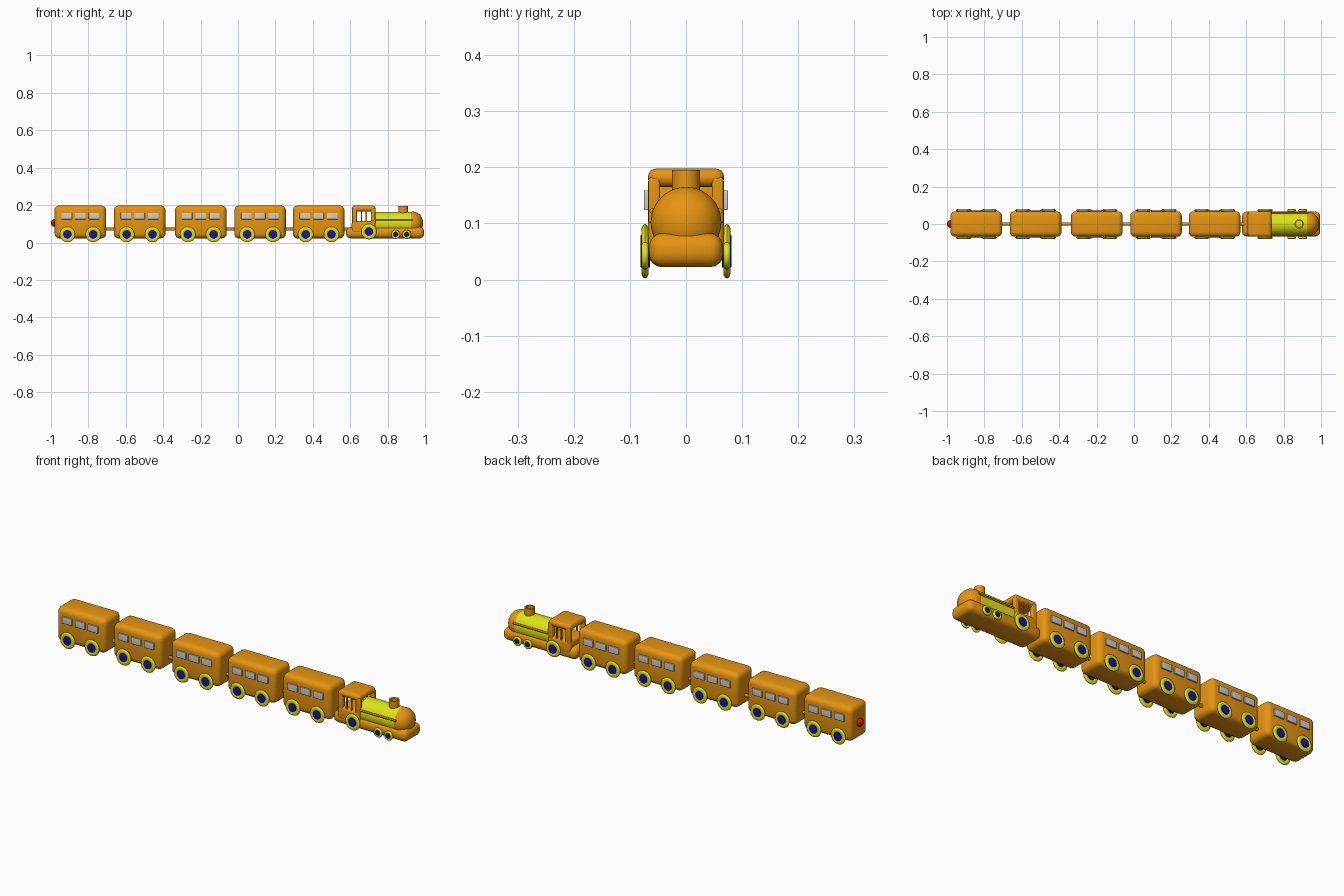
import bpy
from math import pi

old = bpy.data.objects.get("Cube")
if old:
    bpy.data.objects.remove(old)


def material(name, rgb):
    m = bpy.data.materials.new(name)
    m.use_nodes = True
    m.diffuse_color = (*rgb, 1)
    m.node_tree.nodes["Principled BSDF"].inputs["Base Color"].default_value = (*rgb, 1)
    return m


ORANGE = material("orange", (0.8, 0.3, 0.005))
YELLOW = material("yellow", (0.72, 0.78, 0.008))
BLUE = material("blue", (0.008, 0.005, 0.5))
GREY = material("window grey", (0.62, 0.62, 0.62))
RED = material("red", (0.65, 0.008, 0.008))


def finish(name, mat, bevel=0, segments=4):
    """Name, colour, bevel and smooth the active object."""
    ob = bpy.context.object
    ob.name = name
    ob.data.materials.append(mat)
    bpy.ops.object.transform_apply(location=False, rotation=True, scale=True)
    if bevel:
        mod = ob.modifiers.new("rounding", "BEVEL")
        mod.width = bevel
        mod.segments = segments
        bpy.ops.object.modifier_apply(modifier=mod.name)
    bpy.ops.object.shade_smooth_by_angle(angle=pi / 5)
    return ob


def box(name, mat, x, y, z, bevel=0):
    """Box from (min, max) pairs on each axis."""
    spans = (x, y, z)
    bpy.ops.mesh.primitive_cube_add(size=1, location=[(a + b) / 2 for a, b in spans])
    bpy.context.object.scale = [b - a for a, b in spans]
    return finish(name, mat, bevel)


def rod(name, mat, centre, radius, length, axis, sides=16, bevel=0):
    turn = {"x": (0, pi / 2, 0), "y": (pi / 2, 0, 0), "z": (0, 0, 0)}[axis]
    bpy.ops.mesh.primitive_cylinder_add(vertices=sides, radius=radius, depth=length,
                                        location=centre, rotation=turn)
    return finish(name, mat, bevel, 2)


def ball(name, mat, centre, size):
    bpy.ops.mesh.primitive_uv_sphere_add(segments=32, ring_count=20, radius=1, location=centre)
    bpy.context.object.scale = size
    return finish(name, mat)


def wheel_pair(name, x, z, radius):
    """Rounded tyre with a hub disc on both sides."""
    for side, s in (("left", 1), ("right", -1)):
        bpy.ops.mesh.primitive_torus_add(
            major_radius=radius * 0.73, minor_radius=radius * 0.27, major_segments=32,
            minor_segments=12, location=(x, s * 0.073, z), rotation=(pi / 2, 0, 0))
        bpy.context.object.scale = (1, 1, 0.0065 / (radius * 0.27))
        finish(f"{name}_{side}_tyre", YELLOW)
        rod(f"{name}_{side}_hub", BLUE, (x, s * 0.0725, z), radius * 0.53, 0.017, "y", 12, 0.002)


# Coaches with windows, wheels and a coupling to the next vehicle
centres = (-0.843, -0.526, -0.199, 0.118, 0.431)
for n, cx in enumerate(centres, 1):
    box(f"coach_{n}_body", ORANGE, (cx - 0.138, cx + 0.138), (-0.068, 0.068),
        (0.022, 0.198), 0.026)
    for s in (-1, 1):
        for w in (-1, 0, 1):
            wx = cx + w * 0.073
            box(f"coach_{n}_window", GREY, (wx - 0.028, wx + 0.028),
                sorted((s * 0.066, s * 0.075)), (0.124, 0.159), 0.002)
    for end, s in (("rear", -1), ("front", 1)):
        wheel_pair(f"coach_{n}_{end}_wheel", cx + s * 0.069, 0.043, 0.041)
    rod(f"coach_{n}_coupling", ORANGE, (cx + 0.158, 0, 0.071), 0.008, 0.1, "x")

# Tail lamp
ball("tail_lamp", RED, (-0.98, 0, 0.105), (0.02, 0.021, 0.021))

# Engine chassis, boiler and domed nose
box("engine_chassis", ORANGE, (0.578, 0.995), (-0.066, 0.066), (0.022, 0.083), 0.025)
rod("boiler", YELLOW, (0.834, 0, 0.102), 0.062, 0.215, "x", 40)
ball("boiler_nose", ORANGE, (0.935, 0, 0.102), (0.055, 0.063, 0.063))
for s in (-1, 1):
    rod("boiler_rail", ORANGE, (0.834, s * 0.06, 0.122), 0.005, 0.205, "x", 10)

# Hollow chimney
bpy.ops.mesh.primitive_cylinder_add(vertices=28, radius=0.025, depth=0.06,
                                    end_fill_type="NOTHING", location=(0.883, 0, 0.165))
wall = bpy.context.object.modifiers.new("wall", "SOLIDIFY")
wall.thickness = 0.008
bpy.ops.object.modifier_apply(modifier="wall")
finish("chimney", ORANGE)

# Open cab: low wall, posts, slim window bars and rounded roof
box("cab_lower", ORANGE, (0.608, 0.735), (-0.068, 0.068), (0.05, 0.114), 0.012)
box("cab_roof", ORANGE, (0.608, 0.735), (-0.068, 0.068), (0.165, 0.198), 0.016)
for s in (-1, 1):
    for x in ((0.61, 0.636), (0.71, 0.735)):
        box("cab_post", ORANGE, x, sorted((s * 0.046, s * 0.067)), (0.1, 0.182), 0.005)
    for x in (0.66, 0.686):
        box("cab_window_bar", ORANGE, (x - 0.003, x + 0.003),
            sorted((s * 0.058, s * 0.065)), (0.1, 0.18))

# Engine wheels
wheel_pair("driving_wheel", 0.70, 0.058, 0.041)
wheel_pair("leading_wheel_rear", 0.843, 0.043, 0.024)
wheel_pair("leading_wheel_front", 0.902, 0.043, 0.024)
